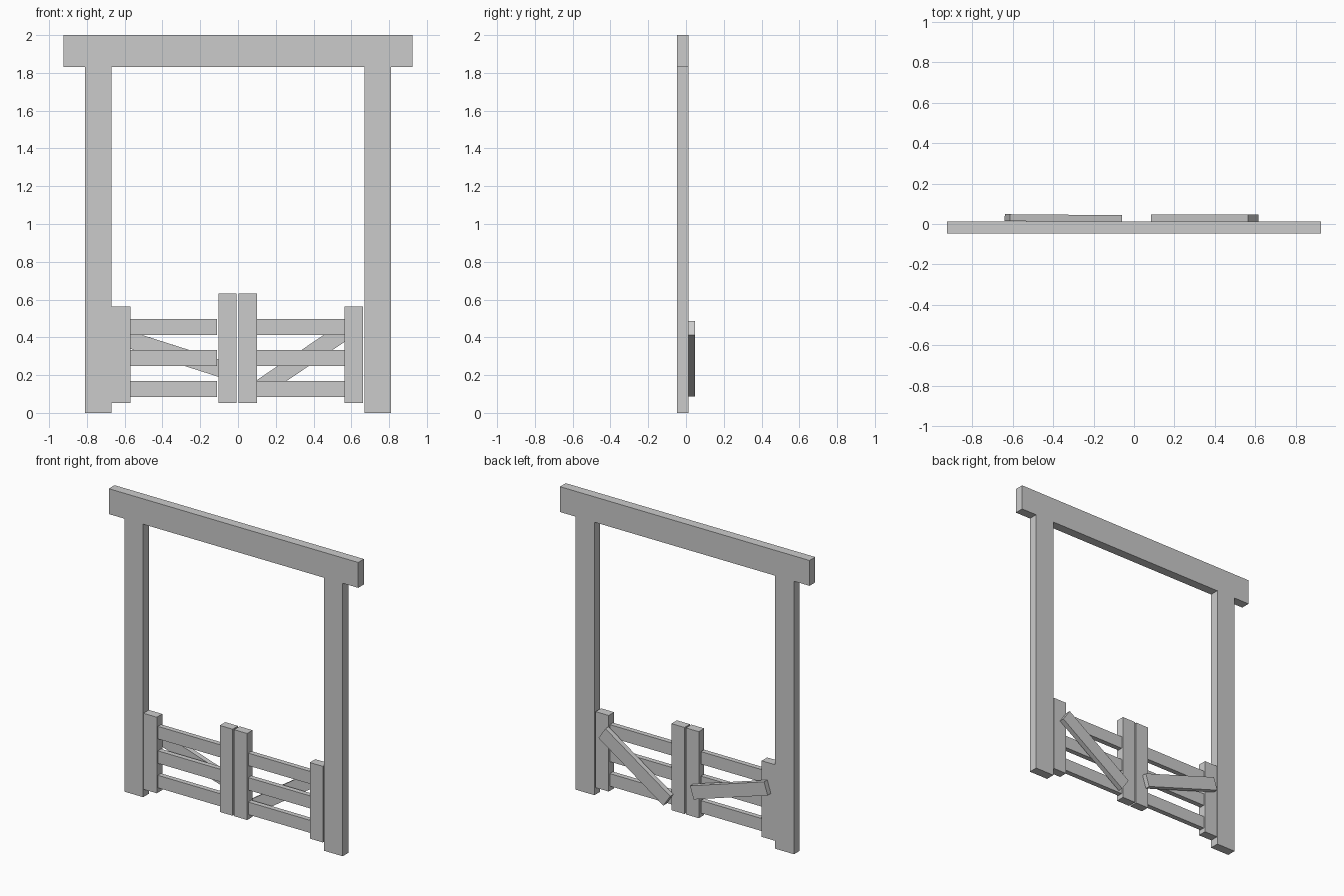
import bpy, bmesh
from math import radians
from mathutils import Matrix, Euler

if "Cube" in bpy.data.objects:
    bpy.data.objects.remove(bpy.data.objects["Cube"])


def plank(name, center, size, rot=(0, 0, 0)):
    """Rectangular board with a given centre, size and rotation."""
    bm = bmesh.new()
    bmesh.ops.create_cube(bm, size=1.0, matrix=Matrix.Diagonal((*size, 1)))
    mesh = bpy.data.meshes.new(name)
    bm.to_mesh(mesh)
    bm.free()
    ob = bpy.data.objects.new(name, mesh)
    ob.location = center
    ob.rotation_euler = Euler(rot)
    bpy.context.collection.objects.link(ob)
    return ob


def board(name, x, y, z):
    """Upright board from (min, max) ranges."""
    return plank(name, [(a + b) / 2 for a, b in (x, y, z)],
                 [b - a for a, b in (x, y, z)])


FRAME_Y = (-0.048, 0.013)
STILE_Y = (-0.046, 0.012)
RAIL_Y = (-0.034, 0.0)

# Tall frame
board("lintel", (-0.925, 0.925), FRAME_Y, (1.83, 2.0))
board("left_post", (-0.81, -0.67), FRAME_Y, (0, 1.83))
board("right_post", (0.67, 0.81), FRAME_Y, (0, 1.83))

# Two gate leaves: outer stile, inner stile, rails
leaves = {
    "left": ((-0.669, -0.57), (-0.103, -0.008), (-0.57, -0.11)),
    "right": ((0.565, 0.662), (0.003, 0.10), (0.10, 0.565)),
}
for side, (outer, inner, rail) in leaves.items():
    board(f"{side}_outer_stile", outer, STILE_Y, (0.052, 0.562))
    board(f"{side}_inner_stile", inner, STILE_Y, (0.052, 0.632))
    for i, z in enumerate((0.084, 0.248, 0.412)):
        board(f"{side}_rail_{i + 1}", rail, RAIL_Y, (z, z + 0.084))

# Crooked braces nailed across the back
plank("left_brace", (-0.35, 0.029, 0.316), (0.58, 0.034, 0.088),
      (0, radians(17.7), radians(-0.5)))
plank("right_brace", (0.35, 0.030, 0.287), (0.58, 0.034, 0.092),
      (0, radians(-34), 0))
